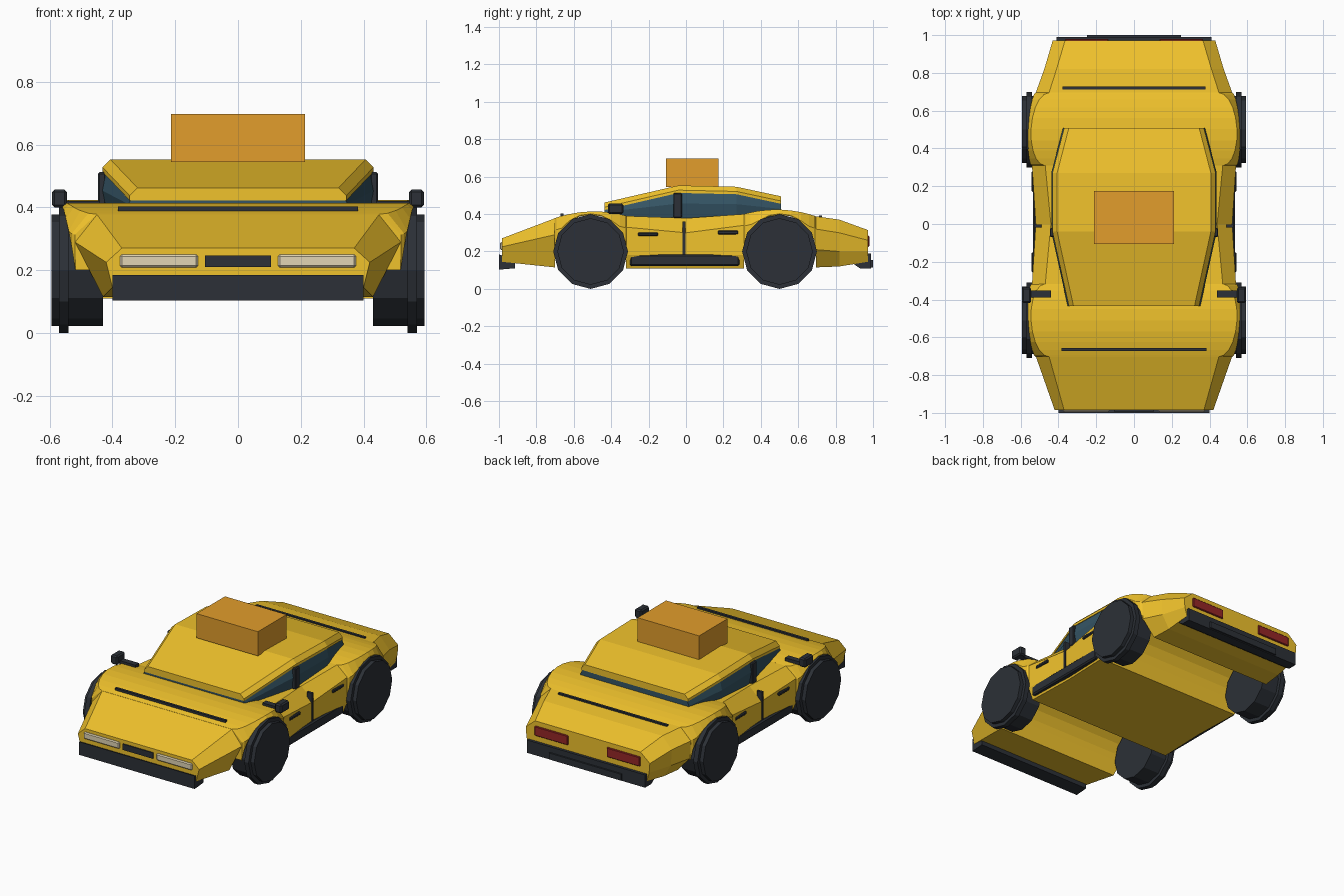
import bpy, bmesh, math

if "Cube" in bpy.data.objects:
    bpy.data.objects.remove(bpy.data.objects["Cube"])


def mat(name, *rgb):
    m = bpy.data.materials.new(name)
    m.diffuse_color = (*rgb, 1)
    m.use_nodes = True
    m.node_tree.nodes["Principled BSDF"].inputs["Base Color"].default_value = m.diffuse_color
    return m


YELLOW = mat("yellow_paint", 0.87, 0.54, 0.025)
DARK = mat("dark_rubber", 0.025, 0.03, 0.038)
GLASS = mat("blue_glass", 0.035, 0.09, 0.13)
ORANGE = mat("orange", 0.76, 0.34, 0.025)
RED = mat("red_lamp", 0.3, 0.02, 0.02)
CREAM = mat("cream_lamp", 0.75, 0.66, 0.46)


def loft(name, rings, material):
    """Skin a series of closed rings of 3D points and cap both ends."""
    bm = bmesh.new()
    rows = [[bm.verts.new(p) for p in r] for r in rings]
    n = len(rows[0])
    for a, b in zip(rows, rows[1:]):
        for i in range(n):
            j = (i + 1) % n
            bm.faces.new((a[i], a[j], b[j], b[i]))
    bm.faces.new(rows[0])
    bm.faces.new(rows[-1])
    bmesh.ops.recalc_face_normals(bm, faces=bm.faces)
    me = bpy.data.meshes.new(name)
    bm.to_mesh(me)
    bm.free()
    me.materials.append(material)
    ob = bpy.data.objects.new(name, me)
    bpy.context.collection.objects.link(ob)
    return ob


def hull(name, sections, material):
    """Sections along y: (y, [(x, z) from top to bottom]), mirrored in x."""
    rings = []
    for y, half in sections:
        ring = [(x, y, z) for x, z in half]
        rings.append(ring + [(-x, y, z) for x, z in reversed(half)])
    return loft(name, rings, material)


def box(name, x, y, z, material, bevel=0.0):
    """Box from (min, max) ranges on each axis."""
    ob = loft(name, [[(x[0], v, z[0]), (x[1], v, z[0]),
                      (x[1], v, z[1]), (x[0], v, z[1])] for v in y], material)
    if bevel:
        b = ob.modifiers.new("bevel", "BEVEL")
        b.width = bevel
        b.segments = 1
    return ob


def pair(name, x, y, z, material, bevel=0.0):
    box("right_" + name, x, y, z, material, bevel)
    box("left_" + name, (-x[1], -x[0]), y, z, material, bevel)


# Nose, door section and tail
hull("nose", [
    (-0.985, [(0.37, 0.27), (0.42, 0.225), (0.40, 0.145)]),
    (-0.70, [(0.45, 0.378), (0.52, 0.31), (0.515, 0.2), (0.43, 0.118)][:1]
     + [(0.52, 0.29), (0.43, 0.115)]),
], YELLOW)
hull("door_section", [
    (-0.32, [(0.47, 0.39), (0.54, 0.33), (0.54, 0.18), (0.51, 0.11)]),
    (0.0, [(0.44, 0.378), (0.52, 0.30), (0.52, 0.18), (0.50, 0.11)]),
    (0.31, [(0.47, 0.40), (0.54, 0.34), (0.54, 0.18), (0.51, 0.11)]),
], YELLOW)
hull("tail", [
    (0.695, [(0.45, 0.388), (0.52, 0.32), (0.515, 0.21), (0.43, 0.115)]),
    (0.82, [(0.41, 0.37), (0.475, 0.30), (0.47, 0.20), (0.42, 0.12)]),
    (0.972, [(0.365, 0.315), (0.43, 0.26), (0.425, 0.20), (0.41, 0.145)]),
], YELLOW)


# Full-width wheel arches with a curved top
def arch(name, cy, z0, z1, narrow_first):
    sections = []
    for i in range(11):
        k = -math.cos(math.pi * i / 10)
        c = math.sqrt(max(0.0, 1 - k * k))
        t = (k + 1) / 2
        top = z0 + (z1 - z0) * t + 0.03 * (1 - k * k)
        side = t if narrow_first else 1 - t
        inner = 0.45 + 0.02 * side + 0.085 * c
        outer = 0.52 + 0.02 * side + 0.03 * c
        bottom = min(0.2 + 0.197 * c, top - 0.012)
        shoulder = max(bottom + 0.005, top - 0.065)
        sections.append((cy + 0.193 * k, [(inner, top), (outer, shoulder),
                                          (outer - 0.002, bottom)]))
    hull(name, sections, YELLOW)


arch("front_arch", -0.51, 0.378, 0.39, True)
arch("rear_arch", 0.502, 0.40, 0.388, False)

# Roof slab and the glass beneath it: (y, half width, top height)
ROOF = [(-0.435, 0.345, 0.462), (-0.04, 0.432, 0.553),
        (0.27, 0.432, 0.546), (0.508, 0.37, 0.495)]
hull("roof", [(y, [(w - 0.025, z), (w, z - 0.025), (w, z - 0.04)])
              for y, w, z in ROOF], YELLOW)
hull("glass", [(y, [(w - 0.005, z - 0.038), (w + 0.006, (z - 0.04) * 0.5 + 0.2),
                    (w - 0.01, 0.37)]) for y, w, z in ROOF], GLASS)
box("roof_box", (-0.213, 0.213), (-0.107, 0.175), (0.545, 0.697), ORANGE)

# Wheels: (x, radius) profile turned around the axle
WHEEL = [(0.43, 0.178), (0.54, 0.178), (0.54, 0.2), (0.57, 0.2),
         (0.57, 0.178), (0.594, 0.178)]
for end, cy in (("front", -0.51), ("rear", 0.5)):
    for side, s in (("right", 1), ("left", -1)):
        loft(f"{end}_{side}_wheel",
             [[(s * x, cy + r * math.cos(a), 0.2 + r * math.sin(a))
               for a in [math.pi * (i + 0.0) / 6 for i in range(12)]]
              for x, r in WHEEL], DARK)

# Bumpers and plate
hull("front_bumper", [(-1.0, [(0.40, 0.185), (0.40, 0.103)]),
                      (-0.915, [(0.40, 0.155), (0.40, 0.11)])], DARK)
hull("rear_bumper", [(0.90, [(0.41, 0.16), (0.41, 0.13)]),
                     (0.93, [(0.41, 0.19), (0.41, 0.11)]),
                     (0.99, [(0.41, 0.19), (0.41, 0.11)])], DARK)
box("rear_plate", (-0.25, 0.25), (0.985, 1.0), (0.115, 0.155), DARK)

# Lamps, grille and panel lines
pair("headlight", (0.128, 0.376), (-0.994, -0.97), (0.208, 0.25), CREAM, 0.006)
box("grille", (-0.105, 0.105), (-0.992, -0.97), (0.21, 0.247), DARK)
pair("tail_light", (0.135, 0.365), (0.96, 0.98), (0.225, 0.285), RED, 0.004)
box("hood_seam", (-0.383, 0.383), (-0.672, -0.656), (0.385, 0.402), DARK)
box("rear_deck_seam", (-0.378, 0.378), (0.712, 0.728), (0.375, 0.393), DARK)

# Side trim and mirrors
pair("sill", (0.49, 0.535), (-0.30, 0.285), (0.122, 0.185), DARK, 0.008)
pair("door_seam", (0.49, 0.526), (-0.018, -0.002), (0.18, 0.36), DARK)
pair("front_handle", (0.51, 0.542), (-0.257, -0.15), (0.282, 0.302), DARK, 0.005)
pair("rear_handle", (0.51, 0.542), (0.17, 0.28), (0.292, 0.312), DARK, 0.005)
pair("pillar", (0.42, 0.446), (-0.068, -0.022), (0.38, 0.512), DARK, 0.005)
pair("mirror_stalk", (0.44, 0.56), (-0.388, -0.352), (0.40, 0.42), DARK)
pair("mirror", (0.545, 0.592), (-0.418, -0.335), (0.40, 0.457), DARK, 0.008)
